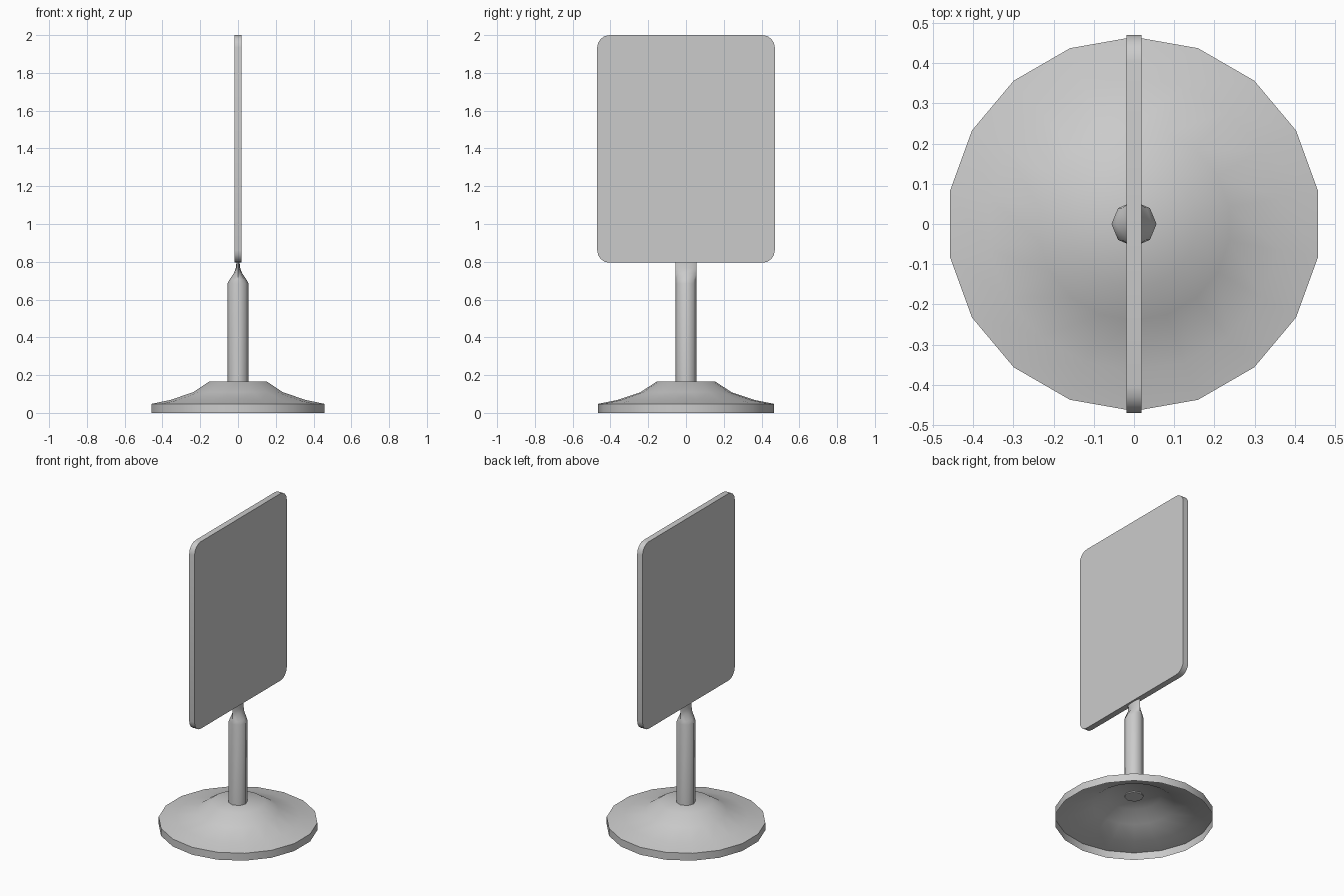
import bpy, bmesh
from math import sin, cos, pi, radians

cube = bpy.data.objects.get("Cube")
if cube:
    bpy.data.objects.remove(cube, do_unlink=True)

grey = bpy.data.materials.new("light_grey")
grey.use_nodes = True
colour = (0.6, 0.6, 0.6, 1)
grey.diffuse_color = colour
grey.node_tree.nodes["Principled BSDF"].inputs["Base Color"].default_value = colour


def finish(name, bm, angle):
    """Turn a bmesh into a named, shaded object."""
    mesh = bpy.data.meshes.new(name)
    bm.to_mesh(mesh)
    bm.free()
    mesh.materials.append(grey)
    obj = bpy.data.objects.new(name, mesh)
    bpy.context.collection.objects.link(obj)
    bpy.ops.object.select_all(action="DESELECT")
    obj.select_set(True)
    bpy.context.view_layer.objects.active = obj
    bpy.ops.object.shade_smooth_by_angle(angle=radians(angle))
    return obj


def loft(bm, sides, rings, turn=0):
    """Skin stacked elliptical rings given as (x radius, y radius, z)."""
    loops = []
    for rx, ry, z in rings:
        angles = [turn + 2 * pi * i / sides for i in range(sides)]
        loops.append([bm.verts.new((rx * cos(a), ry * sin(a), z)) for a in angles])
    for low, high in zip(loops, loops[1:]):
        for i in range(sides):
            j = (i + 1) % sides
            bm.faces.new((low[i], low[j], high[j], high[i]))
    bm.faces.new(loops[-1])
    return loops


# Base: a hollow, flared shell, open underneath
bm = bmesh.new()
profile = [(0.465, 0), (0.465, 0.048), (0.365, 0.068), (0.24, 0.11), (0.157, 0.165)]
loft(bm, 18, [(r, r, z) for r, z in profile], radians(10))
finish("base", bm, 45)

# Post: round tube pinched flat where it meets the panel
bm = bmesh.new()
r = 0.056
pinch = [(r, 0.158), (r, 0.685), (0.045, 0.705), (0.022, 0.74), (0.012, 0.765), (0.008, 0.8)]
loops = loft(bm, 8, [(w, r, z) for w, z in pinch])
bm.faces.new(loops[0][::-1])
finish("post", bm, 50)

# Panel: upright plate with rounded corners
bm = bmesh.new()
half_width, bottom, top, radius, half_depth, steps = 0.47, 0.795, 2, 0.065, 0.019, 4
outline = []
corners = [(1, top - radius), (-1, top - radius), (-1, bottom + radius), (1, bottom + radius)]
for k, (side, cz) in enumerate(corners):
    for s in range(steps + 1):
        a = pi / 2 * (k + s / steps)
        y = side * (half_width - radius) + radius * cos(a)
        outline.append(bm.verts.new((-half_depth, y, cz + radius * sin(a))))
face = bm.faces.new(outline)
extruded = bmesh.ops.extrude_face_region(bm, geom=[face], use_keep_orig=True)
moved = [v for v in extruded["geom"] if isinstance(v, bmesh.types.BMVert)]
bmesh.ops.translate(bm, verts=moved, vec=(2 * half_depth, 0, 0))
bmesh.ops.recalc_face_normals(bm, faces=bm.faces)
finish("panel", bm, 40)
